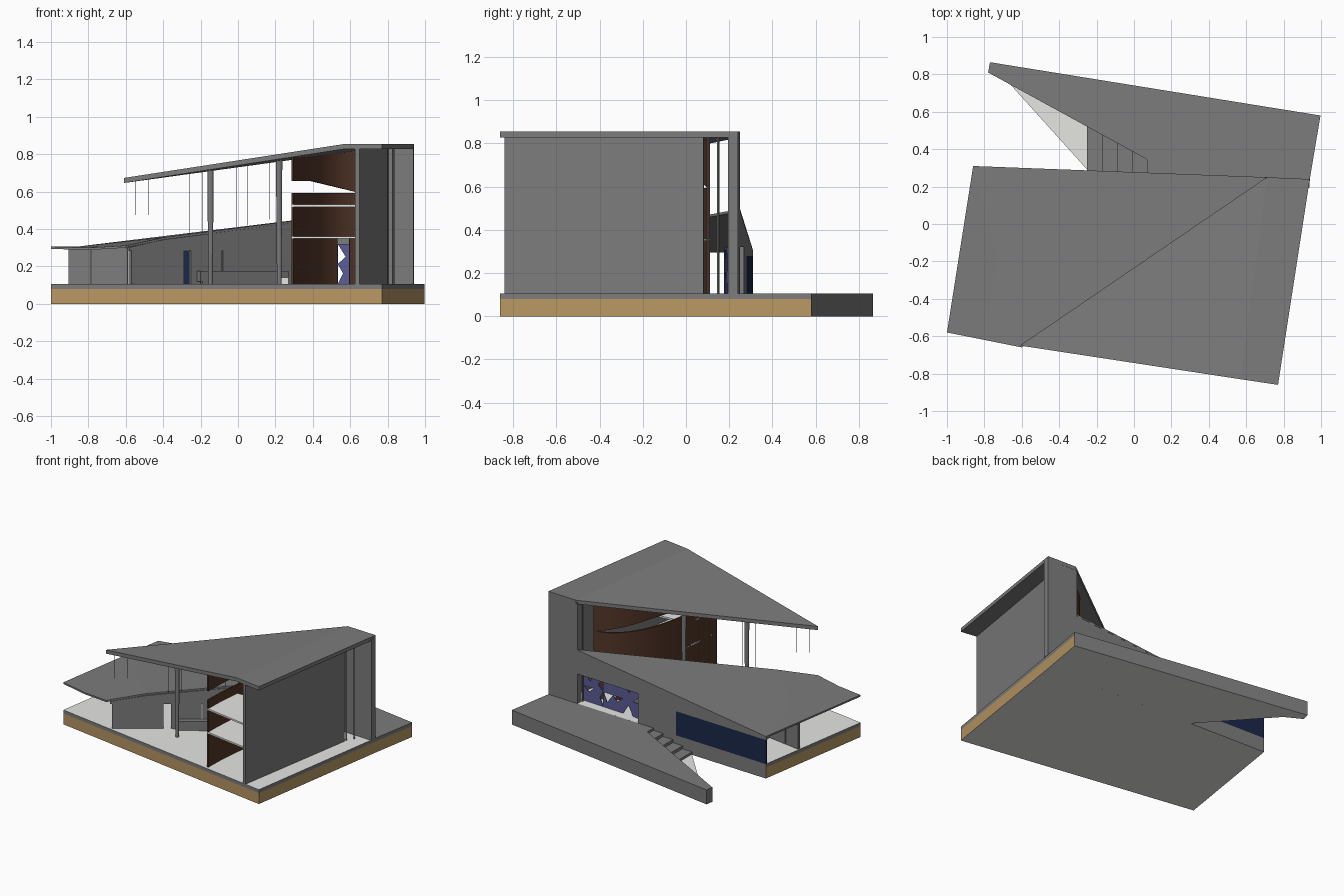
import bpy, random
from mathutils import Vector

if "Cube" in bpy.data.objects:
    bpy.data.objects.remove(bpy.data.objects["Cube"])

random.seed(4)


def mat(name, rgb):
    m = bpy.data.materials.new(name)
    m.diffuse_color = (*rgb, 1)
    m.use_nodes = True
    m.node_tree.nodes["Principled BSDF"].inputs["Base Color"].default_value = m.diffuse_color
    return m


GREY = mat("grey_concrete", (0.2, 0.2, 0.2))
WHITE = mat("pale_floor", (0.79, 0.79, 0.765))
TAN = mat("tan_earth", (0.48, 0.315, 0.13))
BROWN = mat("dark_wood", (0.085, 0.036, 0.021))
NAVY = mat("navy_glass", (0.01, 0.02, 0.066))
PURPLE = mat("purple_screen", (0.11, 0.11, 0.31))


def build(name, verts, faces, mats, rule=None):
    me = bpy.data.meshes.new(name)
    me.from_pydata(verts, [], faces)
    me.update()
    for m in mats:
        me.materials.append(m)
    if rule:
        for p in me.polygons:
            p.material_index = rule(p.normal)
    ob = bpy.data.objects.new(name, me)
    bpy.context.collection.objects.link(ob)
    return ob


def slab(name, top, bottom, mats, faces=None, rule=None):
    """Closed solid under counter-clockwise top faces; bottom is a list of z values."""
    n = len(top)
    faces = faces or [tuple(range(n))]
    verts = list(top) + [(p[0], p[1], z) for p, z in zip(top, bottom)]
    edges = {(f[i], f[(i + 1) % len(f)]) for f in faces for i in range(len(f))}
    out = list(faces) + [tuple(i + n for i in reversed(f)) for f in faces]
    out += [(a, a + n, b + n, b) for a, b in edges if (b, a) not in edges]
    return build(name, verts, out, mats, rule)


def prism(name, pts, z0, z1, mats, rule=None):
    return slab(name, [(x, y, z1) for x, y in pts], [z0] * len(pts), mats, None, rule)


def wall(name, p, q, t, zp, zq, m):
    """Upright panel from p to q (thickness t to the left of p->q), z ranges at each end."""
    d = Vector((q[0] - p[0], q[1] - p[1])).normalized()
    o = (-d.y * t, d.x * t)
    pts = [p, q, (q[0] + o[0], q[1] + o[1]), (p[0] + o[0], p[1] + o[1])]
    lo = [zp[0], zq[0], zq[0], zp[0]]
    hi = [zp[1], zq[1], zq[1], zp[1]]
    return slab(name, [(*a, h) for a, h in zip(pts, hi)], lo, [m])


def column(name, x, y, z0, z1, r0, r1, sides=12, m=GREY):
    bpy.ops.mesh.primitive_cone_add(vertices=sides, radius1=r0, radius2=r1,
                                    depth=z1 - z0, location=(x, y, (z0 + z1) / 2))
    ob = bpy.context.object
    ob.name = name
    ob.data.materials.append(m)
    return ob


def high_roof_z(x, y):
    return 0.855 + 0.151 * min(0, x - (0.57 + 0.13 * (y + 0.83)))


def back_y(x):
    return 0.31 - (x + 0.86) * 0.0389


def low_roof_z(x):
    return 0.306 + (x + 0.86) * 0.12


FL = 0.105

# base: earth layer (pale underside), then concrete layer with pale floor on top
plan = [(-1, -0.58), (0.77, -0.86), (0.94, 0.24), (-0.86, 0.31)]
prism("earth_base", plan, 0, 0.08, [GREY, TAN, WHITE],
      lambda n: 2 if n.z < -0.5 else 1 if n.z < 0.5 and n.y < 0.5 else 0)
prism("floor_slab", plan, 0.08, FL, [GREY, WHITE], lambda n: 1 if n.z > 0.5 else 0)

# back terrace
terrace = [(0.07, 0.274), (0.94, 0.24), (0.997, 0.58), (-0.77, 0.865), (-0.78, 0.81), (0.07, 0.345)]
prism("terrace_base", terrace, 0, 0.08, [GREY, TAN, WHITE],
      lambda n: 2 if n.z < -0.5 else 1 if n.x > 0.9 else 0)
prism("terrace_top", terrace, 0.08, FL, [GREY])

# outdoor steps and pale landing
for i in range(4):
    a, b = -0.25 + 0.08 * i, -0.17 + 0.08 * i
    ya, yb = (0.345 + (0.07 - v) * 0.547 for v in (a, b))
    prism(f"step_{i}", [(a, back_y(a)), (b, back_y(b)), (b, yb), (a, ya)],
          0, 0.022 * (i + 1), [GREY, WHITE], lambda n: 1 if n.z < -0.5 else 0)
prism("landing", [(-0.25, 0.29), (-0.25, 0.52), (-0.66, 0.745)], 0, 0.006, [WHITE])


# back wall, with navy window and a wide opening
def back(name, x0, x1, z0, z1, m=GREY, t=0.045):
    f = lambda v, x: v(x) if callable(v) else v
    wall(name, (x1, back_y(x1)), (x0, back_y(x0)), t,
         (f(z0, x1), f(z1, x1)), (f(z0, x0), f(z1, x0)), m)


under = lambda x: low_roof_z(x) - 0.01
back("back_window", -0.86, -0.115, FL, 0.28, NAVY, 0.012)
back("window_head", -0.86, -0.115, 0.28, under)
back("back_wall", -0.115, 0.2, FL, under)
back("opening_head", 0.2, 0.7, 0.32, under)
back("tall_back_pier", 0.7, 0.94, FL, 0.84)

# faceted purple screen in the opening
verts, faces = [], []
cols, rows = 6, 2
P = lambda u, v: (0.2 + 0.5 * u, 0.205 - 0.03 * u, FL + 0.215 * v)
for i in range(cols):
    for j in range(rows):
        c = [(i, j), (i + 1, j), (i + 1, j + 1), (i, j + 1)]
        mid = (i + random.uniform(0.3, 0.7), j + random.uniform(0.3, 0.7))
        skip = random.randrange(4)
        for k in range(4):
            if k != skip:
                s = len(verts)
                tri = [c[k], c[(k + 1) % 4], mid]
                front = [P(u / cols, v / rows) for u, v in tri]
                verts += front + [(x, y + 0.006, z) for x, y, z in front]
                faces += [(s, s + 1, s + 2), (s + 5, s + 4, s + 3)]
                faces += [(s + a, s + a + 3, s + b + 3, s + b) for a, b in ((0, 1), (1, 2), (2, 0))]
build("purple_screen", verts, faces, [PURPLE])

# low folded roof
low = [(-0.86, 0.31, 0.306), (-1, -0.58, 0.306), (-0.8, -0.62, 0.3), (-0.6, -0.66, 0.312),
       (-0.39, -0.5, 0.357), (0.71, 0.25, 0.497), (-0.73, -0.17, 0.31)]
slab("low_roof", low, [p[2] - 0.012 for p in low], [GREY],
     [(0, 1, 2, 6), (6, 2, 3, 4), (0, 6, 4, 5)])

# high roof with one fold
high = [(x, y, high_roof_z(x, y)) for x, y in
        [(-0.61, -0.65), (0.57, -0.83), (0.77, -0.86), (0.94, 0.24), (0.71, 0.25)]]
slab("high_roof", high, [p[2] - 0.027 for p in high], [GREY], [(0, 1, 4), (1, 2, 3, 4)])

# right wall, mullions and columns
wall("right_wall", (0.65, -0.84), (0.8, 0.08), 0.025, (FL, 0.83), (FL, 0.83), GREY)
for i, (x, y) in enumerate([(0.80, 0.10), (0.83, 0.15), (0.69, 0.2)]):
    column(f"mullion_{i}", x, y, FL, 0.83, 0.006, 0.006, 4)
for i, (x, y) in enumerate([(-0.147, -0.49), (0.22, -0.29)]):
    column(f"column_{i}", x, y, FL, high_roof_z(x, y) - 0.02, 0.012, 0.017)


# front wall under the low roof's diagonal edge
def edge(x):
    return (x, -0.655 + (x + 0.6) * 0.69)


def edge_wall(name, x0, x1, z0, z1a, z1b):
    wall(name, edge(x0), edge(x1), 0.02, (z0, z1a), (z0, z1b), GREY)


edge_z = lambda x: 0.355 + (x + 0.39) * 0.127 - 0.01
edge_wall("fascia_low", -0.58, -0.39, 0.285, 0.302, edge_z(-0.39))
edge_wall("fascia_high", -0.39, 0.47, 0.285, edge_z(-0.39), edge_z(0.47))
for i, (a, b) in enumerate([(-0.57, -0.29), (-0.25, -0.085), (-0.08, 0.4)]):
    edge_wall(f"front_panel_{i}", a, b, FL, 0.285, 0.285)
wall("counter", (-0.2, -0.42), (0.27, -0.1), 0.035, (0.12, 0.175), (0.12, 0.175), GREY)
wall("counter_plinth", (-0.19, -0.408), (0.26, -0.1), 0.02, (FL, 0.12), (FL, 0.12), GREY)
prism("pale_block", [(0.22, -0.2), (0.27, -0.2), (0.27, -0.16), (0.22, -0.16)], FL, 0.14, [WHITE])

# inner left wall with pale jambs
wall("left_room_wall_a", (-0.905, -0.02), (-0.795, -0.04), 0.02, (FL, 0.3), (FL, 0.3), GREY)
wall("left_room_wall_b", (-0.785, -0.04), (-0.59, -0.07), 0.02, (FL, 0.3), (FL, 0.3), GREY)
for i, (x, y) in enumerate([(-0.79, -0.03), (-0.58, -0.06)]):
    column(f"pale_jamb_{i}", x, y, FL, 0.3, 0.012, 0.012, 4, WHITE)

# curved timber wall
ctrl = [Vector(p) for p in ((0.285, -0.765), (0.285, -0.25), (0.42, 0.1), (0.67, 0.11))]
N = 28
curve = []
for i in range(N + 1):
    t = i / N
    curve.append(sum((c * w for c, w in zip(ctrl, ((1 - t) ** 3, 3 * t * (1 - t) ** 2,
                                                  3 * t * t * (1 - t), t ** 3))), Vector((0, 0))))


def timber(name, pts, z0, z1):
    verts, faces = [], []
    for i, p in enumerate(pts):
        d = (pts[min(i + 1, len(pts) - 1)] - pts[max(i - 1, 0)]).normalized()
        q = p + Vector((d.y, -d.x)) * 0.012
        verts += [(p.x, p.y, z0(p)), (q.x, q.y, z0(p)), (q.x, q.y, z1(p)), (p.x, p.y, z1(p))]
    for i in range(len(pts) - 1):
        a, b = 4 * i, 4 * i + 4
        faces += [(a + k, a + (k + 1) % 4, b + (k + 1) % 4, b + k) for k in range(4)]
    e = len(verts) - 4
    faces += [(0, 3, 2, 1), (e, e + 1, e + 2, e + 3)]
    ob = build(name, verts, [f[::-1] for f in faces[:-2]] + [faces[-1][::-1], faces[-2][::-1]], [BROWN])
    bpy.ops.object.select_all(action='DESELECT')
    ob.select_set(True)
    bpy.context.view_layer.objects.active = ob
    bpy.ops.object.mode_set(mode='EDIT')
    bpy.ops.mesh.select_all(action='SELECT')
    bpy.ops.mesh.normals_make_consistent(inside=False)
    bpy.ops.object.mode_set(mode='OBJECT')
    bpy.ops.object.shade_smooth_by_angle(angle=0.6)


timber("timber_ground_left", [p for p in curve if p.x < 0.53], lambda p: FL, lambda p: 0.35)
timber("timber_ground_right", [p for p in curve if p.x > 0.57], lambda p: FL, lambda p: 0.35)
timber("timber_middle", curve, lambda p: 0.35, lambda p: 0.593)
timber("timber_top", curve, lambda p: 0.658 - max(0, p.x - 0.38) * 0.24,
       lambda p: high_roof_z(p.x, p.y) - 0.02)

# upper floors between timber wall and right wall; the top one is shallower
ring = [(0.65, -0.825), (0.79, 0.08)] + [tuple(p) for p in reversed(curve)]
prism("upper_floor_0", ring, 0.349, 0.361, [WHITE])
ring = [(0.65, -0.825), (0.715, -0.42)] + [tuple(p) for p in reversed(curve) if p.y < -0.42]
prism("upper_floor_1", ring, 0.519, 0.531, [WHITE])

# thin hanging rods between the roofs
for i, (x, z) in enumerate([(-0.55, 0.475), (-0.48, 0.475), (-0.26, 0.37), (-0.19, 0.38),
                            (-0.01, 0.41), (0.05, 0.42), (0.17, 0.45)]):
    y = edge(x)[1] - 0.01
    column(f"hanging_rod_{i}", x, y, z, high_roof_z(x, y) - 0.02, 0.0015, 0.0015, 4)
